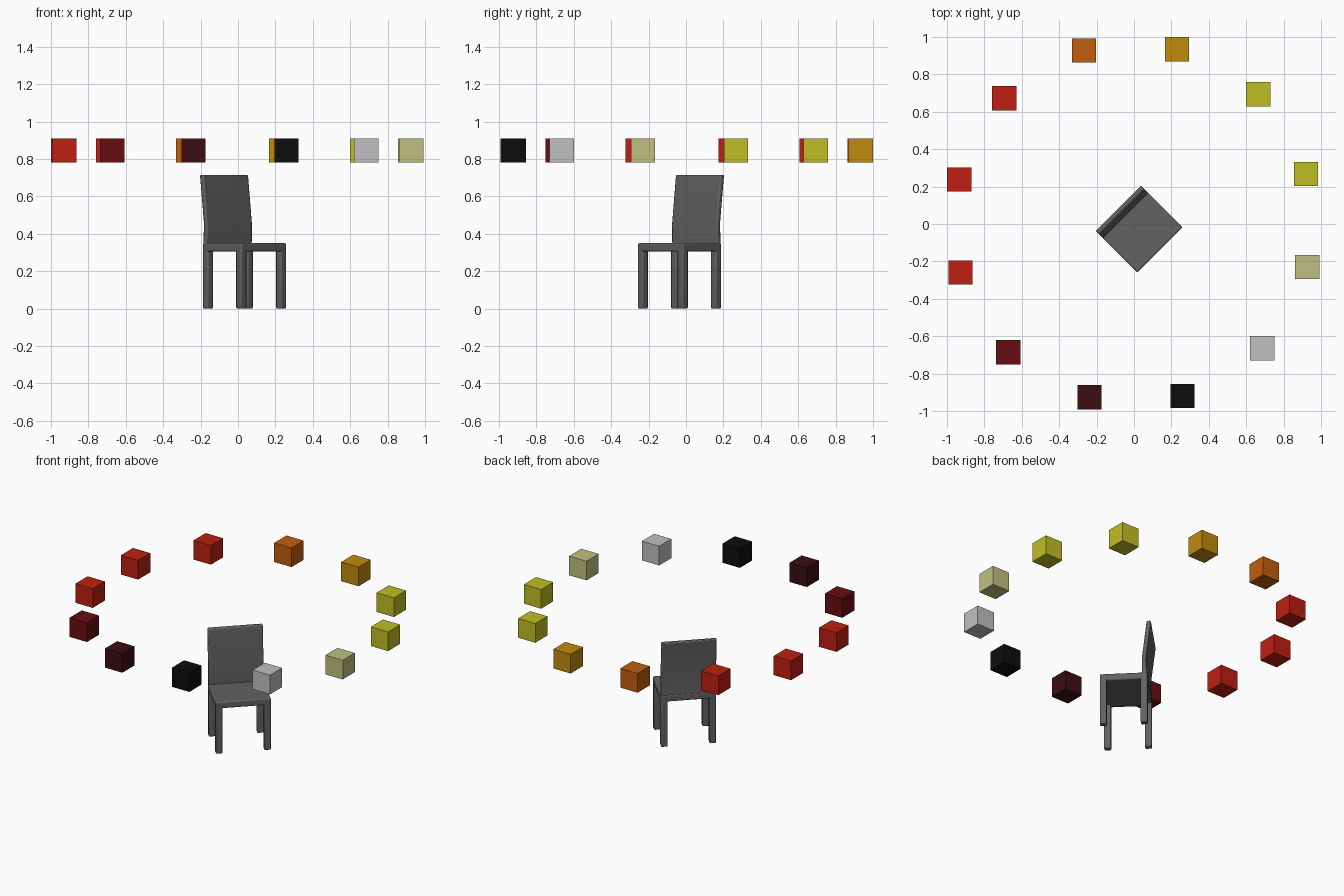
import bpy, bmesh, math
from mathutils import Matrix

if "Cube" in bpy.data.objects:
    bpy.data.objects.remove(bpy.data.objects["Cube"], do_unlink=True)


def material(name, rgb):
    m = bpy.data.materials.new(name)
    m.use_nodes = True
    m.diffuse_color = (*rgb, 1)
    m.node_tree.nodes["Principled BSDF"].inputs["Base Color"].default_value = (*rgb, 1)
    return m


grey = material("grey", (0.122, 0.122, 0.122))
black = material("black", (0.004, 0.004, 0.004))
maroon = material("maroon", (0.045, 0.004, 0.005))
dark_red = material("dark red", (0.136, 0.004, 0.005))
red = material("red", (0.52, 0.014, 0.005))
orange = material("orange", (0.53, 0.112, 0.004))
amber = material("amber", (0.53, 0.254, 0.004))
yellow = material("yellow", (0.527, 0.509, 0.017))
pale = material("pale yellow", (0.527, 0.527, 0.216))
silver = material("silver", (0.527, 0.527, 0.527))

# Chair stands turned by an eighth of a circle
CHAIR = Matrix.Translation((0.035, -0.035, 0)) @ Matrix.Rotation(math.radians(45), 4, "Z")
HALF_W, HALF_D = 0.172, 0.147
LEG, SEAT_LOW, SEAT_TOP = 0.042, 0.305, 0.35


def finish(name, bm, mat, place, bevel=0):
    bmesh.ops.recalc_face_normals(bm, faces=bm.faces)
    me = bpy.data.meshes.new(name)
    bm.to_mesh(me)
    bm.free()
    me.materials.append(mat)
    ob = bpy.data.objects.new(name, me)
    bpy.context.collection.objects.link(ob)
    ob.matrix_world = place
    if bevel:
        mod = ob.modifiers.new("rounded edges", "BEVEL")
        mod.width, mod.segments = bevel, 2
        bpy.ops.object.select_all(action="DESELECT")
        ob.select_set(True)
        bpy.context.view_layer.objects.active = ob
        bpy.ops.object.shade_smooth_by_angle()
    return ob


def box(name, size, centre, mat, place=Matrix(), bevel=0):
    bm = bmesh.new()
    bmesh.ops.create_cube(bm, size=1, matrix=Matrix.Diagonal((*size, 1)))
    finish(name, bm, mat, place @ Matrix.Translation(centre), bevel)


# Seat and legs
box("seat", (2 * HALF_W, 2 * HALF_D, SEAT_TOP - SEAT_LOW),
    (0, 0, (SEAT_TOP + SEAT_LOW) / 2), grey, CHAIR, 0.008)
leg_top = SEAT_LOW + 0.02
for side, sx in (("left", 1), ("right", -1)):
    for end, sy in (("front", -1), ("back", 1)):
        box(f"{end}_{side}_leg", (LEG, LEG, leg_top),
            (sx * (HALF_W - LEG / 2), sy * (HALF_D - LEG / 2), leg_top / 2),
            grey, CHAIR, 0.007)

# Backrest: side profile extruded across the chair width
profile = [(0.114, 0.32), (0.112, 0.45), (0.142, 0.715),
           (0.169, 0.715), (0.138, 0.45), (0.146, 0.32)]
bm = bmesh.new()
face = bm.faces.new([bm.verts.new((-HALF_W, y, z)) for y, z in profile])
sweep = bmesh.ops.extrude_face_region(bm, geom=[face])
for v in sweep["geom"]:
    if isinstance(v, bmesh.types.BMVert):
        v.co.x = HALF_W
finish("backrest", bm, grey, CHAIR, 0.007)

# Ring of floating cubes, counter-clockwise
RING, STEP, START = 0.96, 30, -74.1
colours = [black, silver, pale, yellow, yellow, amber,
           orange, red, red, red, dark_red, maroon]
for i, mat in enumerate(colours):
    a = math.radians(START + STEP * i)
    box(f"ring_cube_{i + 1}", (0.13, 0.13, 0.13),
        (RING * math.cos(a) - 0.004, RING * math.sin(a) + 0.004, 0.845), mat)
